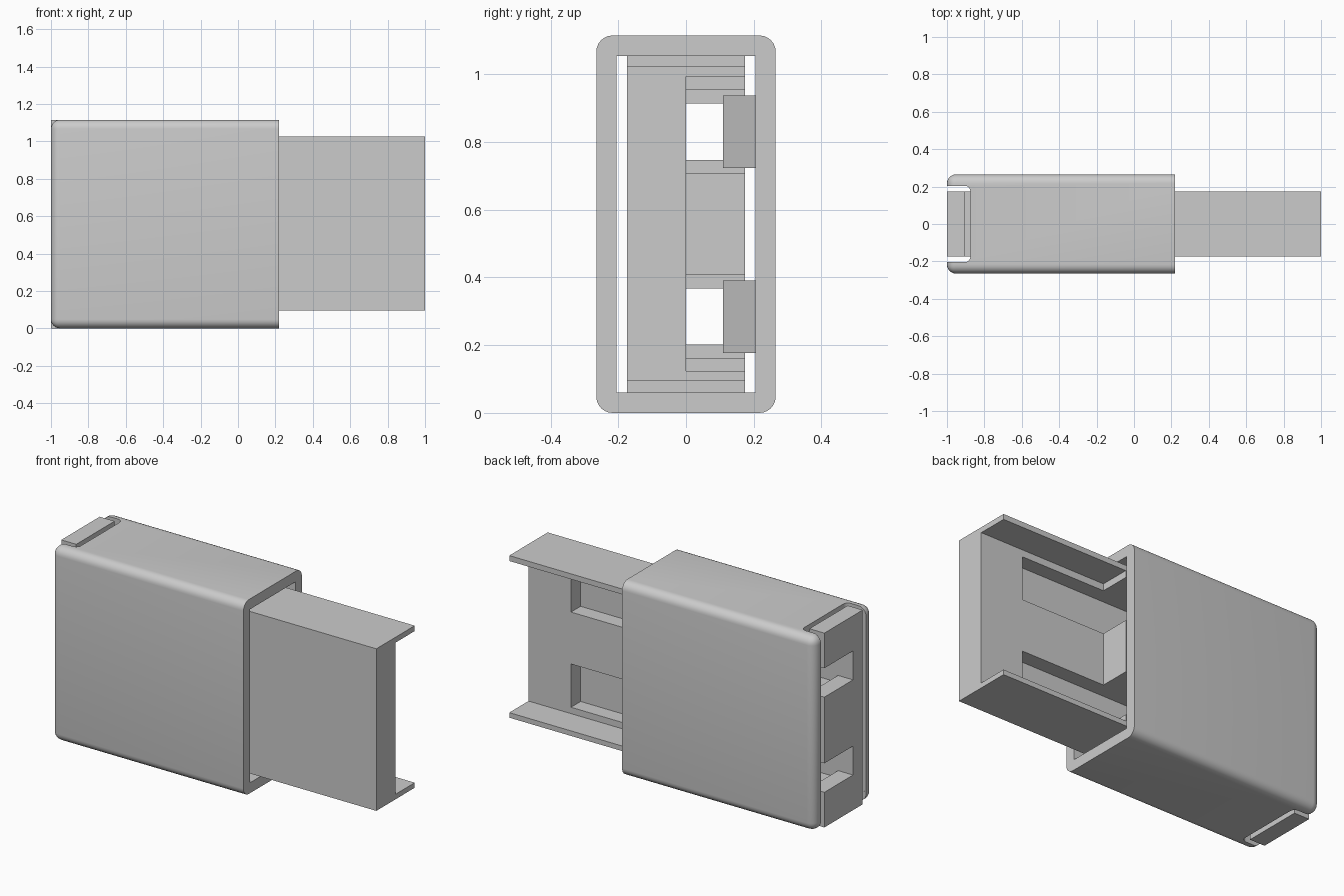
import bpy, bmesh
from mathutils import Vector

if "Cube" in bpy.data.objects:
    bpy.data.objects.remove(bpy.data.objects["Cube"])


def extrude(name, points, axis, lo, hi):
    """Extrude a closed 2D outline along axis; points are (x, z) for y, (x, y) for z."""
    bm = bmesh.new()
    put = {"y": lambda p, d: (p[0], d, p[1]), "z": lambda p, d: (p[0], p[1], d)}[axis]
    face = bm.faces.new([bm.verts.new(put(p, lo)) for p in points])
    moved = bmesh.ops.extrude_face_region(bm, geom=[face])
    shift = Vector(put((0, 0), hi - lo))
    for v in moved["geom"]:
        if isinstance(v, bmesh.types.BMVert):
            v.co += shift
    return finish(name, bm)


def finish(name, bm):
    bmesh.ops.recalc_face_normals(bm, faces=bm.faces)
    mesh = bpy.data.meshes.new(name)
    bm.to_mesh(mesh)
    bm.free()
    obj = bpy.data.objects.new(name, mesh)
    bpy.context.collection.objects.link(obj)
    return obj


def box(name, x, y, z, radius=0, pick=None):
    """Box from ranges; edges whose two vertices pass pick are rounded."""
    outline = [(x[0], y[0]), (x[1], y[0]), (x[1], y[1]), (x[0], y[1])]
    obj = extrude(name, outline, "z", *z)
    if radius:
        bm = bmesh.new()
        bm.from_mesh(obj.data)
        bmesh.ops.bevel(bm, geom=[e for e in bm.edges if pick(*[v.co for v in e.verts])],
                        offset=radius, segments=6, profile=0.5, affect="EDGES")
        bm.to_mesh(obj.data)
        bm.free()
    return obj


def cut(target, cutter):
    mod = target.modifiers.new("cut", "BOOLEAN")
    mod.operation = "DIFFERENCE"
    mod.solver = "EXACT"
    mod.object = cutter
    bpy.context.view_layer.objects.active = target
    bpy.ops.object.modifier_apply(modifier=mod.name)
    bpy.data.objects.remove(cutter)


H = 1.115
MID = H / 2

# Outer sleeve: rounded everywhere except the sharp mouth at +x
sleeve = box("sleeve", (-1, 0.22), (-0.265, 0.265), (0, H), 0.048,
             lambda a, b: not (a.x > 0.2 and b.x > 0.2))
cut(sleeve, box("bore", (-1.2, 0.4), (-0.205, 0.205), (0.06, H - 0.06)))
# Rounded notches through top and bottom walls at the closed end
cut(sleeve, box("notch", (-1.2, -0.875), (-0.2045, 0.2045), (-0.1, H + 0.1), 0.03,
                lambda a, b: a.x > -0.9 and b.x > -0.9 and abs(a.z - b.z) > 0.5))

# Sliding insert: bar with a full-height stop plate at its end
insert = extrude("sliding_insert",
                 [(-1, 0), (-0.905, 0), (-0.905, 0.095), (1, 0.095), (1, 1.025),
                  (-0.905, 1.025), (-0.905, H), (-1, H)], "y", -0.174, 0.174)
# Open pocket at the exposed end, leaving two thin flanges
cut(insert, box("pocket", (0.2, 1.2), (0, 0.4), (0.124, 0.994)))

for label, side in (("lower", -1), ("upper", 1)):
    zc = MID + side * 0.273
    # Guide slot, then the narrower opening through the stop plate
    cut(insert, box("slot", (-0.905, 0.73), (-0.087, 0.4), (zc - 0.124, zc + 0.124)))
    cut(insert, box("opening", (-1.2, -0.8), (-0.086, 0.4), (zc - 0.083, zc + 0.083)))
    # Ramped catch on the inner sleeve wall, riding in the slot
    extrude(label + "_catch", [(0.16, 0.205), (0.16, 0.215), (0.03, 0.215), (0.03, 0.11), (0.06, 0.11)],
            "z", zc - 0.107, zc + 0.107)

# Smooth only the rounded sleeve
bpy.ops.object.select_all(action="DESELECT")
sleeve.select_set(True)
bpy.context.view_layer.objects.active = sleeve
bpy.ops.object.shade_smooth_by_angle(angle=0.6)
